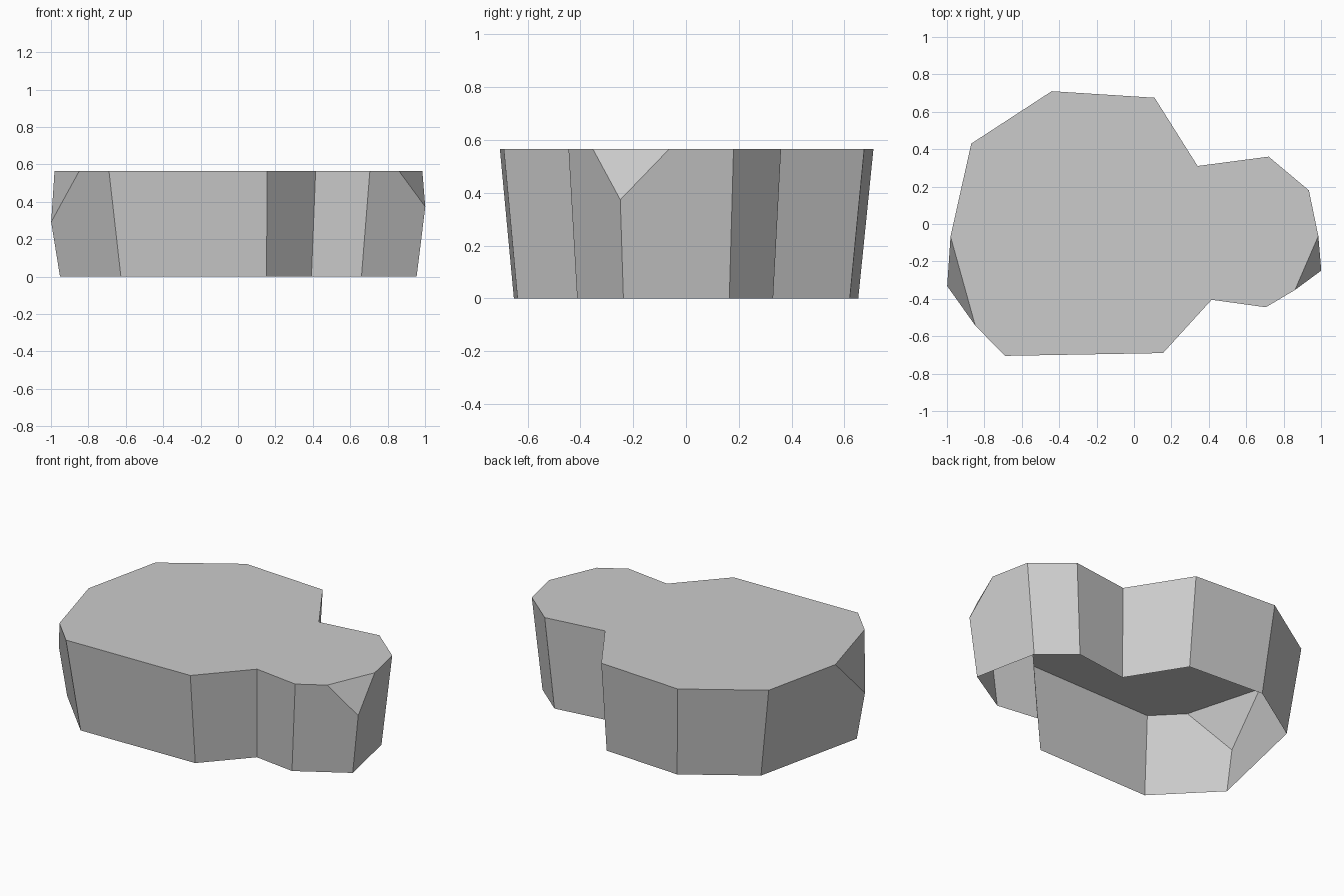
import bpy
import bmesh
from mathutils import Vector

default = bpy.data.objects.get("Cube")
if default:
    bpy.data.objects.remove(default, do_unlink=True)

HEIGHT = 0.565
TAPER = 0.922

# Plain stone colour
stone = bpy.data.materials.new("stone_grey")
stone.use_nodes = True
colour = (0.6, 0.6, 0.6, 1)
stone.diffuse_color = colour
stone.node_tree.nodes["Principled BSDF"].inputs["Base Color"].default_value = colour

# Upper outline, counter-clockwise, with its two outer corners still uncut
outline = [
    (-0.44, 0.71), (-0.87, 0.43), (-1.043, -0.344), (-0.69, -0.705),
    (0.155, -0.69), (0.415, -0.405), (0.705, -0.445), (1.025, -0.255),
    (0.935, 0.18), (0.72, 0.36), (0.34, 0.31), (0.11, 0.675),
]

# Flat top with tapering walls, open underneath
bm = bmesh.new()
top = [bm.verts.new((x, y, HEIGHT)) for x, y in outline]
base = [bm.verts.new((x * TAPER + 0.01, y * TAPER - 0.002, 0)) for x, y in outline]
bm.faces.new(top)
for i in range(len(outline)):
    j = (i + 1) % len(outline)
    bm.faces.new((base[i], base[j], top[j], top[i]))


def chip_corner(a, b, low):
    """Slice off one upper corner along the plane through three points."""
    a, b, low = Vector((*a, HEIGHT)), Vector((*b, HEIGHT)), Vector(low)
    normal = (b - a).cross(low - a).normalized()
    if normal.z < 0:
        normal.negate()
    cut = bmesh.ops.bisect_plane(
        bm, geom=bm.verts[:] + bm.edges[:] + bm.faces[:], dist=1e-5,
        plane_co=a, plane_no=normal, clear_outer=True)
    edges = [e for e in cut["geom_cut"] if isinstance(e, bmesh.types.BMEdge)]
    bmesh.ops.contextual_create(bm, geom=edges)


# Chipped corners at both ends
chip_corner((-0.98, -0.07), (-0.85, -0.538), (-1.0, -0.33, 0.29))
chip_corner((0.983, -0.07), (0.86, -0.354), (1.0, -0.25, 0.375))

bmesh.ops.recalc_face_normals(bm, faces=bm.faces)
mesh = bpy.data.meshes.new("rock_slab")
bm.to_mesh(mesh)
bm.free()
mesh.materials.append(stone)
rock = bpy.data.objects.new("rock_slab", mesh)
bpy.context.collection.objects.link(rock)
